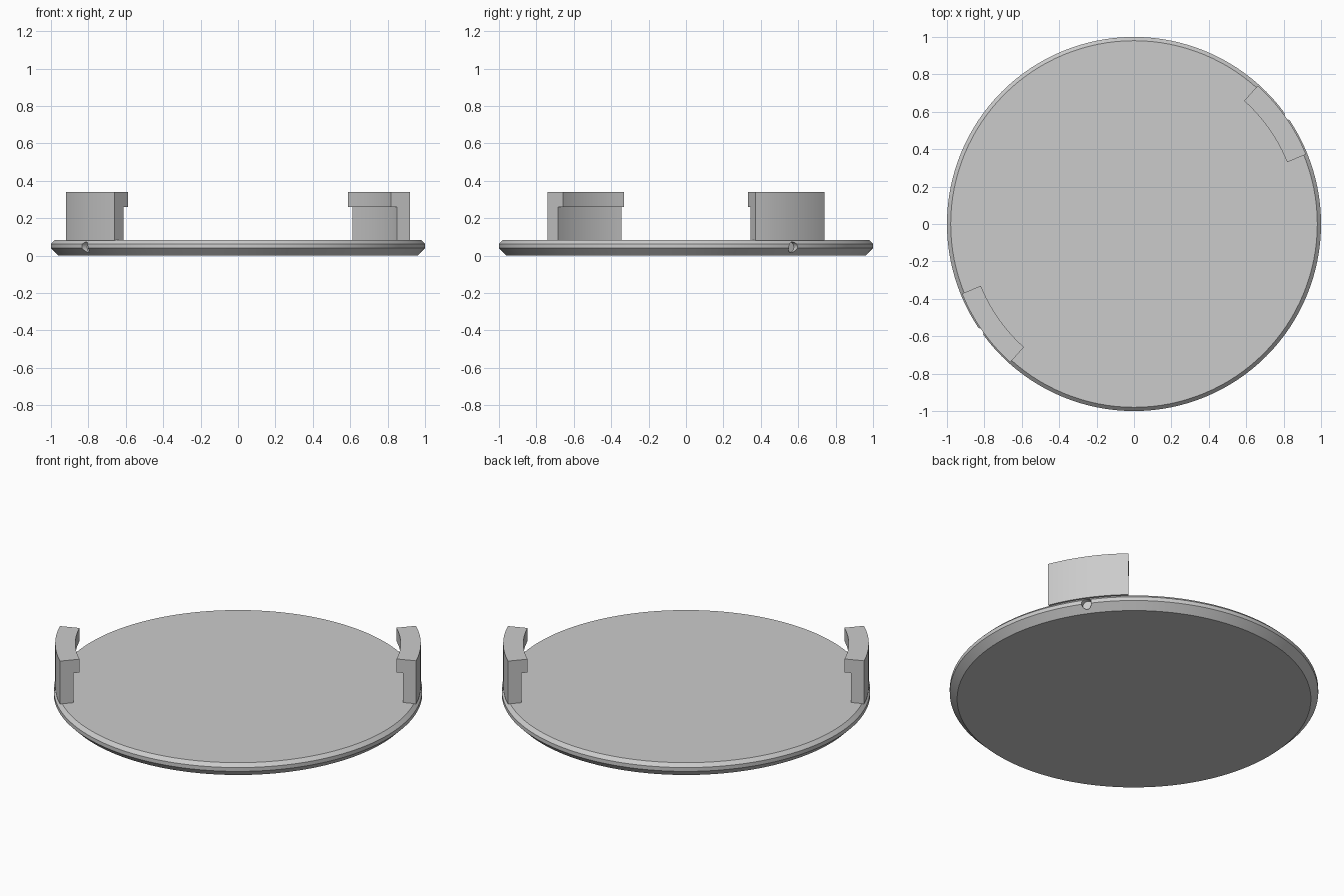
import bpy, bmesh
from math import cos, sin, radians, pi
from mathutils import Matrix

cube = bpy.data.objects.get("Cube")
if cube:
    bpy.data.objects.remove(cube, do_unlink=True)

grey = bpy.data.materials.new("light_grey")
grey.use_nodes = True
grey.diffuse_color = (0.6, 0.6, 0.6, 1)
grey.node_tree.nodes["Principled BSDF"].inputs["Base Color"].default_value = (0.6, 0.6, 0.6, 1)


def finish(bm, name):
    bmesh.ops.recalc_face_normals(bm, faces=bm.faces)
    mesh = bpy.data.meshes.new(name)
    bm.to_mesh(mesh)
    bm.free()
    mesh.materials.append(grey)
    obj = bpy.data.objects.new(name, mesh)
    bpy.context.collection.objects.link(obj)
    return obj


def smooth(obj):
    bpy.ops.object.select_all(action='DESELECT')
    obj.select_set(True)
    bpy.context.view_layer.objects.active = obj
    bpy.ops.object.shade_smooth_by_angle(angle=radians(25))


def sweep(name, profile, start, end, steps):
    """Sweep a closed (radius, z) profile around z and cap both ends."""
    bm = bmesh.new()
    rings = []
    for i in range(steps + 1):
        a = start + (end - start) * i / steps
        rings.append([bm.verts.new((r * cos(a), r * sin(a), z)) for r, z in profile])
    n = len(profile)
    for p, q in zip(rings, rings[1:]):
        for k in range(n):
            m = (k + 1) % n
            bm.faces.new((p[k], p[m], q[m], q[k]))
    bm.faces.new(rings[0])
    bm.faces.new(rings[-1])
    return finish(bm, name)


# Round plate with chamfered rims
bm = bmesh.new()
sides = 128
rings = [[bm.verts.new((r * cos(2 * pi * i / sides), r * sin(2 * pi * i / sides), z))
          for i in range(sides)]
         for r, z in ((0.96, 0), (1, 0.04), (1, 0.063), (0.98, 0.083))]
for low, high in zip(rings, rings[1:]):
    for i in range(sides):
        j = (i + 1) % sides
        bm.faces.new((low[i], low[j], high[j], high[i]))
bm.faces.new(rings[0])
bm.faces.new(rings[-1])
plate = finish(bm, "round_plate")

# Small blind holes in the rim, below each clip
hole_angle = radians(35)
for side, turn in (("left", 0), ("right", pi)):
    bm = bmesh.new()
    place = (Matrix.Rotation(hole_angle + turn, 4, 'Z')
             @ Matrix.Translation((1.015, 0, 0.045))
             @ Matrix.Rotation(pi / 2, 4, 'Y'))
    bmesh.ops.create_cone(bm, cap_ends=True, segments=24, radius1=0.028,
                          radius2=0.028, depth=0.1, matrix=place)
    cutter = finish(bm, side + "_hole_cutter")
    mod = plate.modifiers.new(side + "_hole", 'BOOLEAN')
    mod.operation = 'DIFFERENCE'
    mod.solver = 'EXACT'
    mod.object = cutter
    bpy.context.view_layer.objects.active = plate
    bpy.ops.object.modifier_apply(modifier=mod.name)
    bpy.data.objects.remove(cutter, do_unlink=True)
smooth(plate)

# Two upright curved clips with an inward lip
clip_profile = [(0.918, 0.082), (0.992, 0.082), (0.992, 0.34),
                (0.883, 0.34), (0.883, 0.26), (0.918, 0.26)]
for side, turn in (("left", 0), ("right", pi)):
    clip = sweep(side + "_clip", clip_profile,
                 radians(22) + turn, radians(48.2) + turn, 16)
    smooth(clip)
